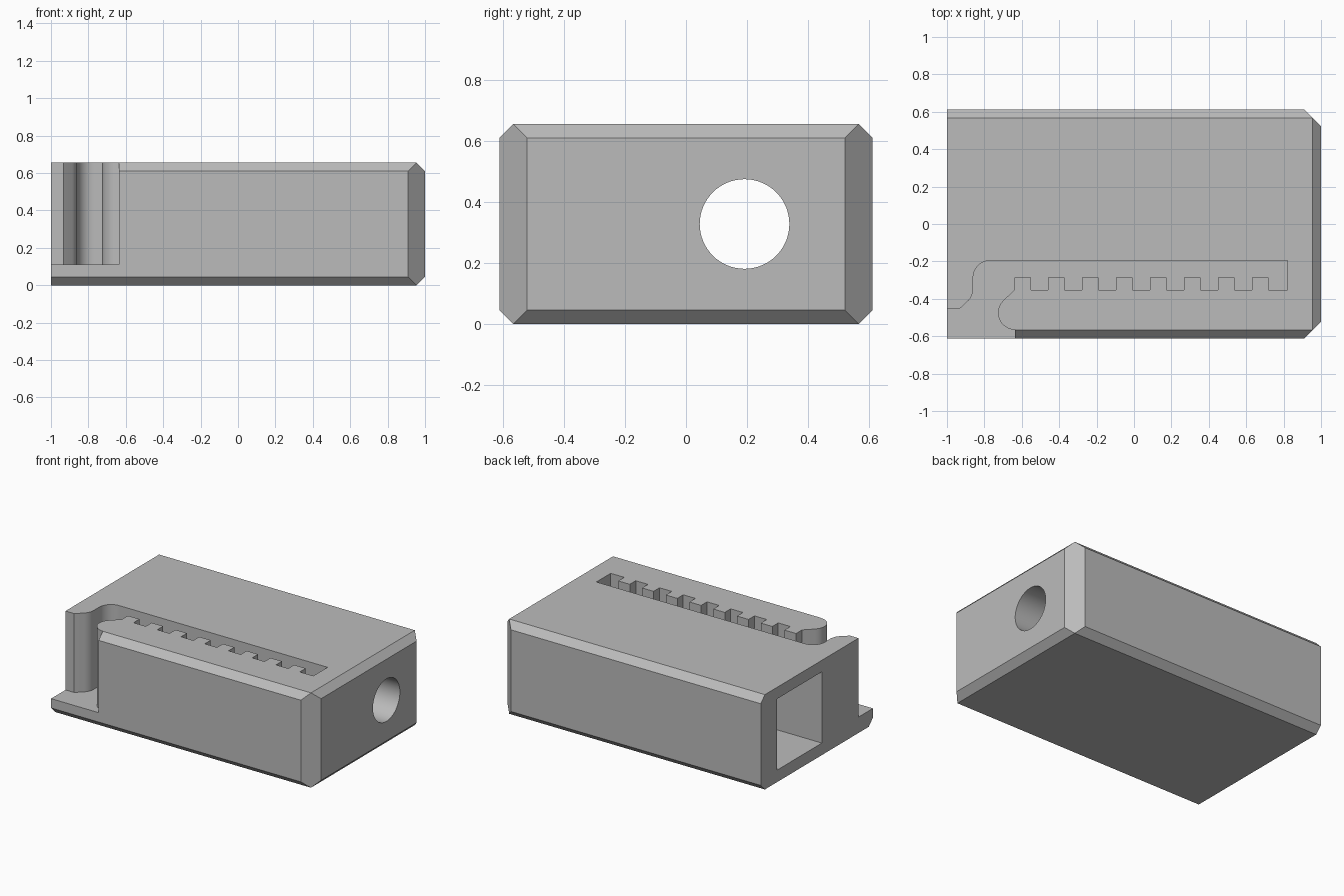
import bpy, bmesh
from math import cos, sin, radians
from mathutils import Vector, Matrix

cube = bpy.data.objects.get("Cube")
if cube:
    bpy.data.objects.remove(cube, do_unlink=True)

HX, HY, H = 1.0, 0.612, 0.655      # half length, half width, height
C = 0.0454                         # edge chamfer
FLOOR = 0.11                       # slot floor height
R = 0.09                           # slot corner radius

grey = bpy.data.materials.new("plain_grey")
grey.use_nodes = True
colour = (0.5, 0.5, 0.5, 1)
grey.diffuse_color = colour
grey.node_tree.nodes["Principled BSDF"].inputs["Base Color"].default_value = colour


def make_object(name, bm):
    bmesh.ops.recalc_face_normals(bm, faces=bm.faces)
    mesh = bpy.data.meshes.new(name)
    bm.to_mesh(mesh)
    bm.free()
    mesh.materials.append(grey)
    obj = bpy.data.objects.new(name, mesh)
    bpy.context.collection.objects.link(obj)
    return obj


def block(x0, x1, y0, y1, z0, z1):
    bm = bmesh.new()
    size = Matrix.Diagonal((x1 - x0, y1 - y0, z1 - z0, 1))
    centre = Matrix.Translation(((x0 + x1) / 2, (y0 + y1) / 2, (z0 + z1) / 2))
    bmesh.ops.create_cube(bm, size=1, matrix=centre @ size)
    return bm


def arc(cx, cy, start, end, steps=12):
    angles = [radians(start + (end - start) * i / steps) for i in range(steps + 1)]
    return [(cx + R * cos(a), cy + R * sin(a)) for a in angles]


def cut(target, cutter):
    cutter.hide_render = True
    mod = target.modifiers.new(cutter.name, 'BOOLEAN')
    mod.operation = 'DIFFERENCE'
    mod.solver = 'EXACT'
    mod.object = cutter
    bpy.context.view_layer.objects.active = target
    bpy.ops.object.modifier_apply(modifier=mod.name)
    bpy.data.objects.remove(cutter, do_unlink=True)


# Main block, chamfered everywhere except its open left end
bm = block(-HX, HX, -HY, HY, 0, H)
planes = []
for side in (-1, 1):
    planes.append(((HX, side * (HY - 2 * C), 0), (1, side, 0)))
    for z, up in ((0, -1), (H, 1)):
        planes.append(((0, side * (HY - C), z), (0, side, up)))
for z, up in ((0, -1), (H, 1)):
    planes.append(((HX - C, 0, z), (1, 0, up)))
for point, normal in planes:
    geom = bm.verts[:] + bm.edges[:] + bm.faces[:]
    res = bmesh.ops.bisect_plane(bm, geom=geom, dist=1e-6, plane_co=point,
                                 plane_no=Vector(normal), clear_outer=True)
    rim = [e for e in res["geom_cut"] if isinstance(e, bmesh.types.BMEdge)]
    bmesh.ops.contextual_create(bm, geom=rim)
body = make_object("clamp_body", bm)

# Toothed belt slot, with rounded entry and cut-away front corner
outline = [(-1.1, -0.7), (-0.637, -0.7)]
outline += arc(-0.637, -0.475, 270, 135)
for i in range(8):
    x = -0.64 + i * 0.1815
    outline += [(x, -0.352), (x, -0.287), (x + 0.088, -0.287), (x + 0.088, -0.352)]
outline += [(0.822, -0.352), (0.822, -0.196)]
outline += arc(-0.77, -0.286, 90, 180)
outline += arc(-0.95, -0.347, 0, -45, 6)
outline += [(-0.934, -0.455), (-1.1, -0.455)]
bm = bmesh.new()
face = bm.faces.new([bm.verts.new((x, y, FLOOR)) for x, y in outline])
top = bmesh.ops.extrude_face_region(bm, geom=[face])["geom"]
bmesh.ops.translate(bm, vec=(0, 0, H),
                    verts=[v for v in top if isinstance(v, bmesh.types.BMVert)])
cut(body, make_object("belt_slot", bm))

# Square nut channel from the left end
cut(body, make_object("nut_channel", block(-1.2, 0.6, -0.055, 0.437, 0.083, 0.575)))

# Round bolt hole through the right end
bm = bmesh.new()
place = Matrix.Translation((0.8, 0.192, 0.3275)) @ Matrix.Rotation(radians(90), 4, 'Y')
bmesh.ops.create_cone(bm, cap_ends=True, segments=64, radius1=0.147, radius2=0.147,
                      depth=0.8, matrix=place)
cut(body, make_object("bolt_hole", bm))

# Smooth the curved walls, keep the corners sharp
bpy.ops.object.select_all(action='DESELECT')
body.select_set(True)
bpy.context.view_layer.objects.active = body
bpy.ops.object.shade_smooth_by_angle(angle=radians(30))
